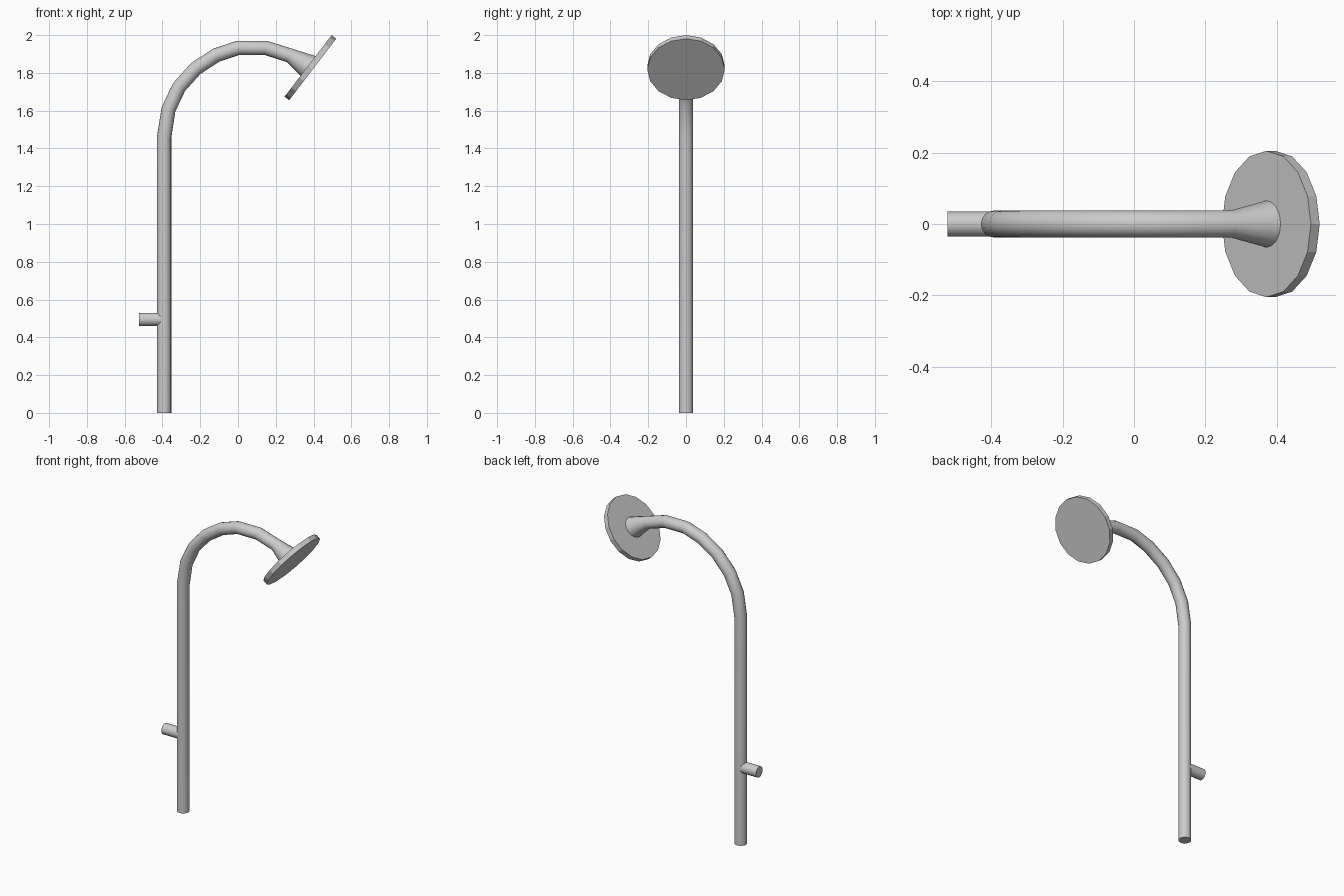
import bpy, bmesh, math
from mathutils import Vector

if "Cube" in bpy.data.objects:
    bpy.data.objects.remove(bpy.data.objects["Cube"])

SIDES = 16


def sweep(name, path, radii):
    """Capped round tube along an XZ path, with mitred rings."""
    pts = [Vector((x, 0, z)) for x, z in path]
    side = Vector((0, 1, 0))
    dirs = [(b - a).normalized() for a, b in zip(pts, pts[1:])]
    bm = bmesh.new()
    rings = []
    for i, (p, r) in enumerate(zip(pts, radii)):
        tangent = (dirs[max(i - 1, 0)] + dirs[min(i, len(dirs) - 1)]).normalized()
        up = tangent.cross(side)
        angles = [2 * math.pi * k / SIDES for k in range(SIDES)]
        rings.append([bm.verts.new(p + side * r * math.cos(a) + up * r * math.sin(a))
                      for a in angles])
    for a, b in zip(rings, rings[1:]):
        for k in range(SIDES):
            n = (k + 1) % SIDES
            bm.faces.new((a[k], a[n], b[n], b[k]))
    bm.faces.new(rings[0])
    bm.faces.new(rings[-1])
    bmesh.ops.recalc_face_normals(bm, faces=bm.faces)
    mesh = bpy.data.meshes.new(name)
    bm.to_mesh(mesh)
    bm.free()
    obj = bpy.data.objects.new(name, mesh)
    bpy.context.collection.objects.link(obj)
    return obj


def smooth(obj, degrees):
    bpy.ops.object.select_all(action='DESELECT')
    obj.select_set(True)
    bpy.context.view_layer.objects.active = obj
    bpy.ops.object.shade_smooth_by_angle(angle=math.radians(degrees))


# Spray head disc, tilted down and outward
axis = Vector((0.794, 0, -0.608)).normalized()
top = Vector((0.371, 0, 1.837))
bottom = top + axis * 0.031
head = sweep("spray_head", [(top.x, top.z), (bottom.x, bottom.z)], [0.205] * 2)

# Upright pipe bending over into the flared neck
path = [(-0.391, 0), (-0.391, 1.46), (-0.368, 1.607), (-0.312, 1.725),
        (-0.224, 1.823), (-0.115, 1.894), (0.0, 1.932), (0.147, 1.932),
        (0.272, 1.893), (top.x, top.z)]
pipe = sweep("riser_pipe", path, [0.038] * 9 + [0.066])
# Turn the last ring flush with the disc face
slope = Vector((0.608, 0, 0.794)).normalized()
for k, v in enumerate(pipe.data.vertices[-SIDES:]):
    a = 2 * math.pi * k / SIDES
    v.co = top + axis * 0.002 + 0.066 * (Vector((0, math.cos(a), 0)) + slope * math.sin(a))
smooth(pipe, 40)

# Side inlet stub
inlet = sweep("inlet_stub", [(-0.523, 0.495), (-0.391, 0.495)], [0.035] * 2)
smooth(inlet, 40)
